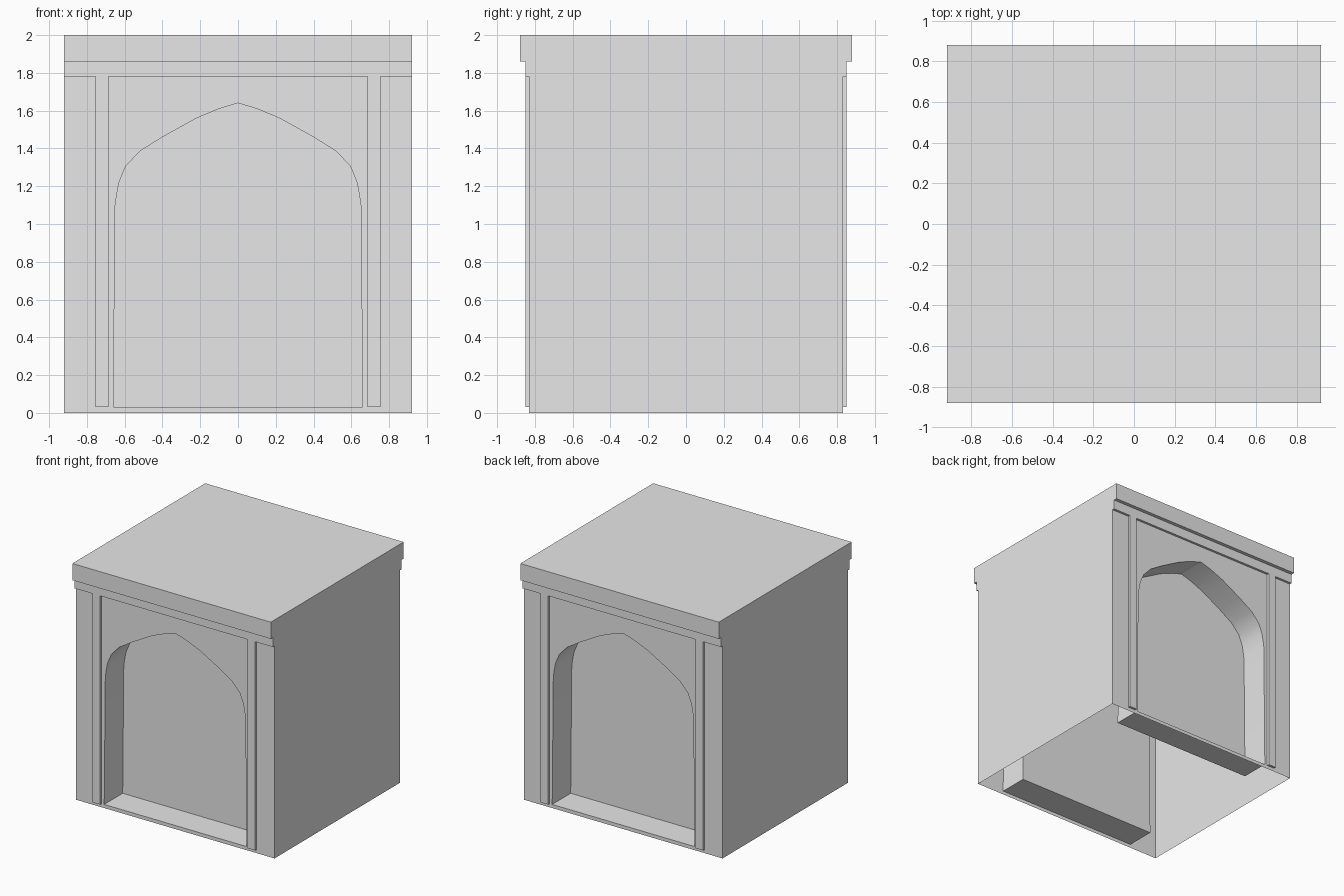
import bpy
import math

old = bpy.data.objects.get("Cube")
if old:
    bpy.data.objects.remove(old, do_unlink=True)

# One plain grey stone
stone = bpy.data.materials.new("grey_stone")
stone.use_nodes = True
stone.diffuse_color = (0.8, 0.8, 0.8, 1)
stone.node_tree.nodes["Principled BSDF"].inputs["Base Color"].default_value = (0.8, 0.8, 0.8, 1)

HALF_W = 0.92      # half width of the block
WALL = -0.83       # recessed wall plane
TRIM = -0.85       # pilaster and frieze plane
CORNICE = -0.88    # cornice plane
NICHE = -0.585     # back plane of the niche
SILL, FRIEZE_Z, CORNICE_Z, TOP = 0.03, 1.78, 1.86, 2.0


def build(name, faces):
    """Make a quarter of the part and mirror it across x and y."""
    verts, index = [], []
    for face in faces:
        index.append(range(len(verts), len(verts) + len(face)))
        verts.extend(face)
    mesh = bpy.data.meshes.new(name)
    mesh.from_pydata(verts, [], [list(i) for i in index])
    mesh.materials.append(stone)
    obj = bpy.data.objects.new(name, mesh)
    bpy.context.collection.objects.link(obj)
    bpy.ops.object.select_all(action='DESELECT')
    obj.select_set(True)
    bpy.context.view_layer.objects.active = obj
    mirror = obj.modifiers.new("mirror", 'MIRROR')
    mirror.use_axis = (True, True, False)
    weld = obj.modifiers.new("weld", 'WELD')
    weld.merge_threshold = 0.0005
    for mod in ("mirror", "weld"):
        bpy.ops.object.modifier_apply(modifier=mod)
    bpy.ops.object.shade_smooth_by_angle(angle=math.radians(30))
    return obj


# Half outline of the pointed arch, from the sill centre to the peak
arch = [(0, SILL), (0.66, SILL), (0.65, 1.1), (0.643, 1.15), (0.63, 1.22),
        (0.595, 1.305), (0.52, 1.385), (0.40, 1.46), (0.22, 1.56), (0.10, 1.61), (0, 1.64)]


def at(y, points):
    return [(x, y, z) for x, z in points]


# Wall with the arched opening
build("arched_wall", [at(WALL, [(0, 0), (HALF_W, 0), (HALF_W, FRIEZE_Z), (0, FRIEZE_Z)]
                         + arch[::-1])])

# Niche: floor, jambs and vault, then the back panel
niche = [at(NICHE, arch)]
for (ax, az), (bx, bz) in zip(arch, arch[1:]):
    niche.append([(ax, WALL, az), (bx, WALL, bz), (bx, NICHE, bz), (ax, NICHE, az)])
build("arched_niche", niche)

# Frieze, cornice and roof as one stepped profile run along x
steps = [(WALL, FRIEZE_Z), (TRIM, FRIEZE_Z), (TRIM, CORNICE_Z),
         (CORNICE, CORNICE_Z), (CORNICE, TOP), (0, TOP)]
crown = [[(0, *p), (HALF_W, *p), (HALF_W, *q), (0, *q)] for p, q in zip(steps, steps[1:])]

# Plain side wall follows the same profile; the underside stays open
side = [(HALF_W, y, z) for y, z in [(WALL, 0), (0, 0)] + steps[::-1]]
build("crown_and_sides", crown + [side])

# Slim pilasters beside each arch
x0, x1 = 0.685, 0.755
corners = [(x0, WALL), (x0, TRIM), (x1, TRIM), (x1, WALL)]
pilaster = [[(*p, SILL), (*q, SILL), (*q, FRIEZE_Z), (*p, FRIEZE_Z)]
            for p, q in zip(corners, corners[1:])]
pilaster.append([(*p, SILL) for p in corners[::-1]])
build("pilasters", pilaster)
